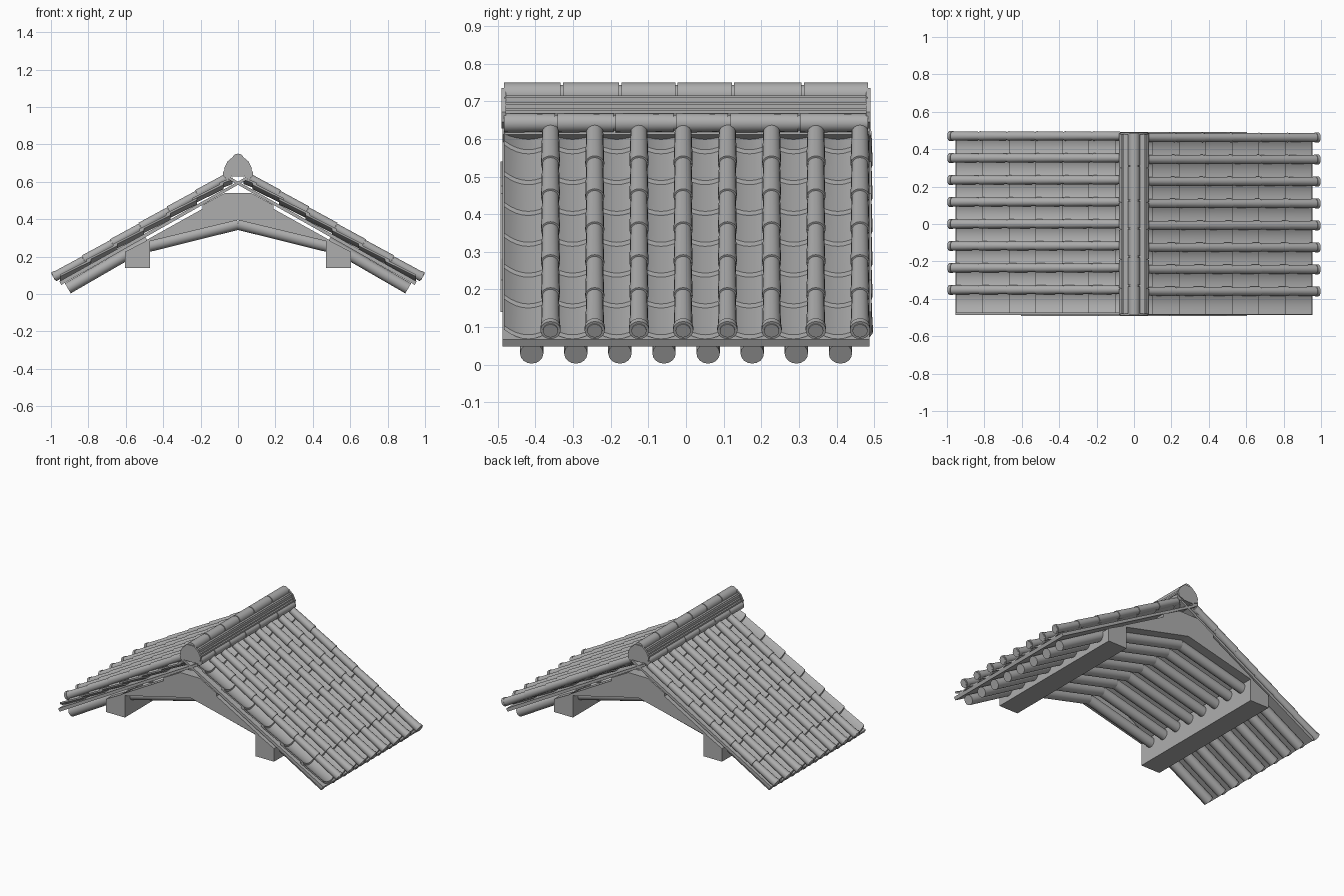
import bpy
import bmesh
from math import sin, cos, pi
from mathutils import Vector

cube = bpy.data.objects.get("Cube")
if cube:
    bpy.data.objects.remove(cube, do_unlink=True)

grey = bpy.data.materials.new("stone grey")
grey.use_nodes = True
colour = (0.42, 0.42, 0.42, 1)
grey.diffuse_color = colour
grey.node_tree.nodes["Principled BSDF"].inputs["Base Color"].default_value = colour

SLOPE = 0.577
END = 0.487
made = []


def finish(bm, name):
    """Turn the bmesh into a named object."""
    bmesh.ops.recalc_face_normals(bm, faces=bm.faces)
    mesh = bpy.data.meshes.new(name)
    bm.to_mesh(mesh)
    bm.free()
    mesh.materials.append(grey)
    ob = bpy.data.objects.new(name, mesh)
    bpy.context.collection.objects.link(ob)
    made.append(ob)


def loft(bm, rings):
    """Skin closed rings of points and cap both ends."""
    loops = [[bm.verts.new(p) for p in ring] for ring in rings]
    n = len(loops[0])
    for a, b in zip(loops, loops[1:]):
        for i in range(n):
            j = (i + 1) % n
            bm.faces.new((a[i], a[j], b[j], b[i]))
    bm.faces.new(loops[0])
    bm.faces.new(loops[-1])


def rod(bm, a, b, r1, r2=None, sides=16):
    """Round bar between two points."""
    a, b = Vector(a), Vector(b)
    side = Vector((0, 1, 0)) if abs((b - a).y) < 0.001 else Vector((1, 0, 0))
    up = (b - a).normalized().cross(side)
    angles = [2 * pi * i / sides for i in range(sides)]
    loft(bm, [[p + r * (side * cos(t) + up * sin(t)) for t in angles]
              for p, r in ((a, r1), (b, r2 or r1))])


def prism(bm, outline, y0, y1):
    """Extrude an x-z outline along y."""
    loft(bm, [[(x, y, z) for x, z in outline] for y in (y0, y1)])


def on_slope(s, x, c, y):
    """Point at distance x from the ridge on the plane that meets it at height c."""
    return (s * x, y, c - SLOPE * x)


def pan_ring(s, x, c, yc):
    """Cross-section of one dished tile."""
    steps = [i / 4 - 1 for i in range(9)]
    top = [on_slope(s, x, c - 0.024 * (1 - t * t), yc + t * 0.064) for t in steps]
    low = [on_slope(s, x, c - 0.011 - 0.024 * (1 - t * t), yc + t * 0.064)
           for t in reversed(steps)]
    return top + low


for s, side in ((1, "left"), (-1, "right")):
    shift = 0 if s > 0 else 0.008
    cover_y = [-0.36 + 0.1175 * i + shift for i in range(8)]
    rafter_y = [-0.41 + 0.1172 * i for i in range(8)]

    # dished tiles in overlapping rows
    bm = bmesh.new()
    for y in cover_y:
        for row in range(7):
            low = 0.10 + 0.142 * row
            high = max(low - 0.165, 0.03)
            loft(bm, [pan_ring(s, high, 0.640, y - 0.059),
                      pan_ring(s, low, 0.653, y - 0.059)])
    finish(bm, side + "_pan_tiles")

    # round cover tiles with a disc at the eave
    bm = bmesh.new()
    count = 6
    length = (0.975 - 0.065) / count
    for y in cover_y:
        for i in range(count):
            x = 0.065 + length * i
            rod(bm, on_slope(s, x, 0.656, y), on_slope(s, x + length, 0.658, y),
                0.0225, 0.0255)
        rod(bm, on_slope(s, 0.97, 0.660, y), on_slope(s, 0.985, 0.660, y), 0.027)
        rod(bm, on_slope(s, 0.985, 0.660, y), on_slope(s, 0.988, 0.660, y), 0.020)
    finish(bm, side + "_cover_tiles")

    # sheathing board, running past the ridge to cross its twin
    bm = bmesh.new()
    prism(bm, [(s * x, c - SLOPE * x) for x, c in
               ((-0.05, 0.583), (-0.05, 0.600), (0.955, 0.618), (0.945, 0.594))],
          -END, END)
    finish(bm, side + "_sheathing")

    # steep outer rafters and shallow inner rafters
    bm = bmesh.new()
    for y in rafter_y:
        rod(bm, on_slope(s, 0.48, 0.555, y), on_slope(s, 0.91, 0.555, y), 0.031)
    finish(bm, side + "_eave_rafters")
    bm = bmesh.new()
    for y in rafter_y:
        rod(bm, (s * 0.52, y, 0.245), (0, y, 0.374), 0.031)
    finish(bm, side + "_inner_rafters")

    # wall beam
    bm = bmesh.new()
    prism(bm, [(s * x, z) for x, z in
               ((0.47, 0.14), (0.605, 0.14), (0.605, 0.225), (0.47, 0.295))],
          -0.493, 0.493)
    finish(bm, side + "_wall_beam")

    # gable boards at both ends
    bm = bmesh.new()
    for e in (-1, 1):
        prism(bm, [(s * x, z) for x, z in
                   ((0, 0.395), (0.50, 0.275), (0.49, 0.288), (0.19, 0.455),
                    (0.19, 0.475), (0.07, 0.54), (0, 0.54))],
              e * 0.43, e * 0.493)
    finish(bm, side + "_gable_boards")

    # lower ridge tiles
    bm = bmesh.new()
    cuts = [-END, -0.345, -0.19, -0.03, 0.115, 0.30, END]
    for a, b in zip(cuts, cuts[1:]):
        rod(bm, (s * 0.055, a + 0.003, 0.643), (s * 0.055, b - 0.003, 0.643), 0.026, 0.024)
    rod(bm, (s * 0.055, -0.48, 0.643), (s * 0.055, 0.48, 0.643), 0.021)
    finish(bm, side + "_lower_ridge_tiles")

# ridge core and stacked flat courses
bm = bmesh.new()
for half, z0, z1 in ((0.045, 0.632, 0.715), (0.068, 0.667, 0.677),
                     (0.062, 0.681, 0.691), (0.056, 0.695, 0.712)):
    prism(bm, [(-half, z0), (half, z0), (half, z1), (-half, z1)], -0.482, 0.482)
finish(bm, "ridge_courses")

# rounded ridge cap
bm = bmesh.new()
cuts = [-END, -0.33, -0.175, -0.025, 0.125, 0.31, END]
for a, b in zip(cuts, cuts[1:]):
    rod(bm, (0, a + 0.003, 0.718), (0, b - 0.003, 0.718), 0.032, sides=20)
rod(bm, (0, -0.48, 0.718), (0, 0.48, 0.718), 0.026)
finish(bm, "ridge_cap_tiles")

# end plates of the ridge
bm = bmesh.new()
half = [(0.03, 0.628), (0.068, 0.645), (0.074, 0.672), (0.058, 0.706), (0.025, 0.735)]
for e in (-1, 1):
    prism(bm, half + [(-x, z) for x, z in reversed(half)], e * 0.478, e * 0.490)
finish(bm, "ridge_end_plates")

# smooth round parts, keep edges sharp
bpy.ops.object.select_all(action="DESELECT")
for ob in made:
    ob.select_set(True)
bpy.context.view_layer.objects.active = made[0]
bpy.ops.object.shade_smooth_by_angle(angle=0.6)
